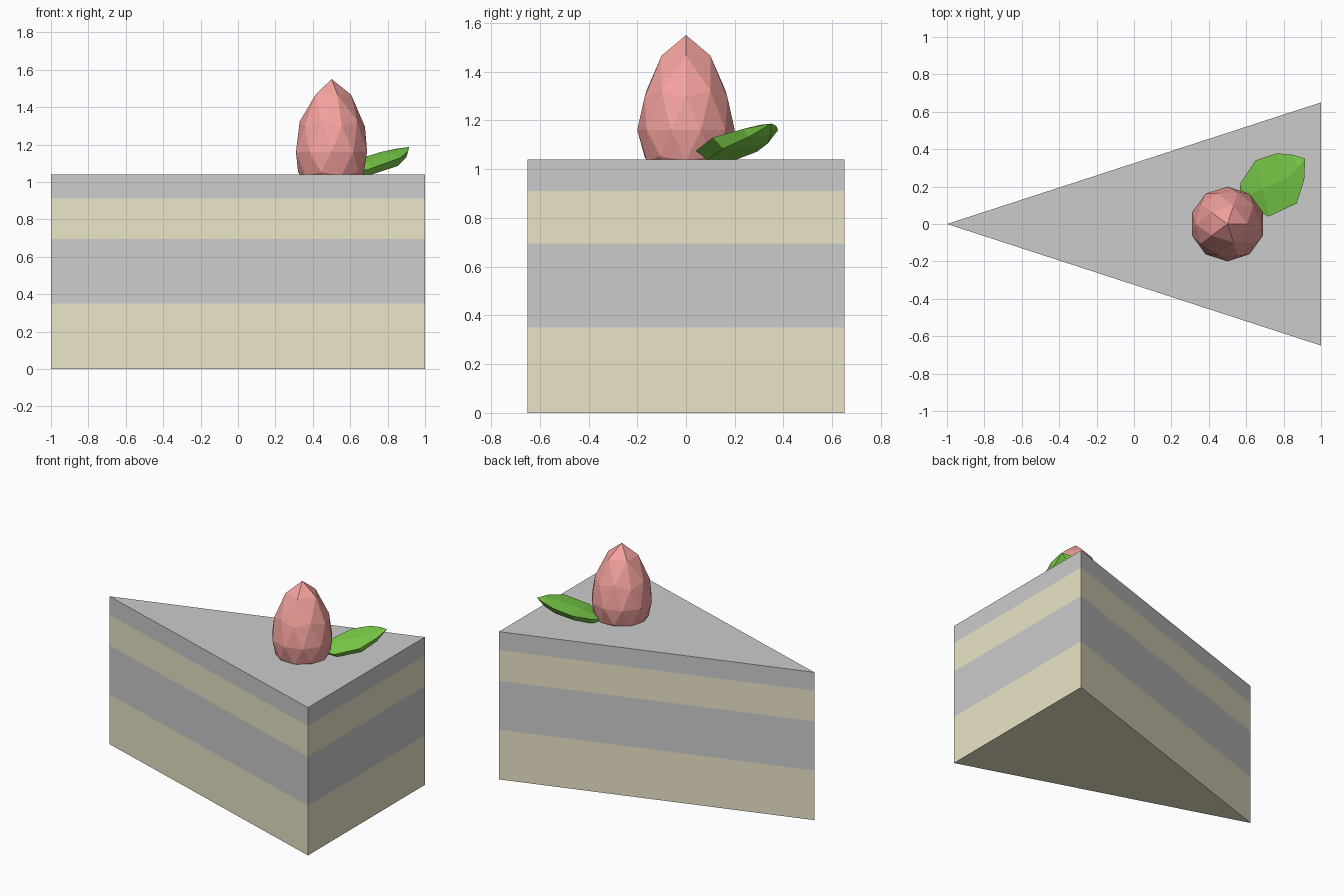
import bpy, bmesh
from mathutils import Vector

if "Cube" in bpy.data.objects:
    bpy.data.objects.remove(bpy.data.objects["Cube"])


def material(name, rgb):
    m = bpy.data.materials.new(name)
    m.diffuse_color = (*rgb, 1)
    m.use_nodes = True
    m.node_tree.nodes["Principled BSDF"].inputs["Base Color"].default_value = m.diffuse_color
    return m


def finish(name, bm, *mats):
    bmesh.ops.recalc_face_normals(bm, faces=bm.faces[:])
    mesh = bpy.data.meshes.new(name)
    bm.to_mesh(mesh)
    bm.free()
    for m in mats:
        mesh.materials.append(m)
    ob = bpy.data.objects.new(name, mesh)
    bpy.context.collection.objects.link(ob)
    return ob


cream = material("cream", (0.8, 0.8, 0.8))
sponge = material("sponge", (0.83, 0.775, 0.57))
red = material("berry_red", (0.9, 0.36, 0.34))
green = material("leaf_green", (0.21, 0.65, 0.07))

# Cake wedge: one closed prism, banded in sponge and cream
TOP = 1.04
levels = [0, 0.35, 0.695, 0.91, TOP]
wedge = [(-1, 0), (1, -0.65), (1, 0.65)]
bm = bmesh.new()
rings = [[bm.verts.new((x, y, z)) for x, y in wedge] for z in levels]
for k, (lo, hi) in enumerate(zip(rings, rings[1:])):
    for i in range(3):
        j = (i + 1) % 3
        bm.faces.new((lo[i], lo[j], hi[j], hi[i])).material_index = k % 2
bm.faces.new(rings[0][::-1]).material_index = 0
bm.faces.new(rings[-1]).material_index = 1
finish("cake_slice", bm, sponge, cream)

# Strawberry: icosphere drawn up to a point, squashed below its widest ring
bm = bmesh.new()
bmesh.ops.create_icosphere(bm, subdivisions=2, radius=1)
for v in bm.verts:
    x, y, z = v.co
    height = z * (0.28 + 0.11 * z * z) if z > 0 else z * 0.24
    v.co = (0.5 + 0.2 * x, 0.2 * y, 1.16 + height)
finish("strawberry", bm, red)

# Leaf: pairs of rim points from base to tip, raised midrib, rounded underside
base, tip = Vector((0.56, 0.12, 1.04)), Vector((0.915, 0.35, 1.187))
rim = [((0.57, 0.22, 1.075), (0.64, 0.08, 1.05), 0.035),
       ((0.65, 0.34, 1.125), (0.72, 0.04, 1.075), 0.045),
       ((0.765, 0.378, 1.16), (0.87, 0.11, 1.13), 0.05),
       ((0.85, 0.37, 1.178), (0.91, 0.235, 1.165), 0.035)]
bm = bmesh.new()
sections = []
for left, right, drop in rim:
    a, b = Vector(left), Vector(right)
    down = Vector((0, 0, -drop))
    pts = [a, a.lerp(b, 0.5) + Vector((0, 0, 0.01)), b,
           a.lerp(b, 0.84) + down, a.lerp(b, 0.16) + down]
    sections.append([bm.verts.new(p) for p in pts])
for s, t in zip(sections, sections[1:]):
    for i in range(5):
        j = (i + 1) % 5
        bm.faces.new((s[i], s[j], t[j], t[i]))
for ring, end in ((sections[0], base), (sections[-1], tip)):
    v = bm.verts.new(end)
    for i in range(5):
        bm.faces.new((ring[i], ring[(i + 1) % 5], v))
finish("leaf", bm, green)
